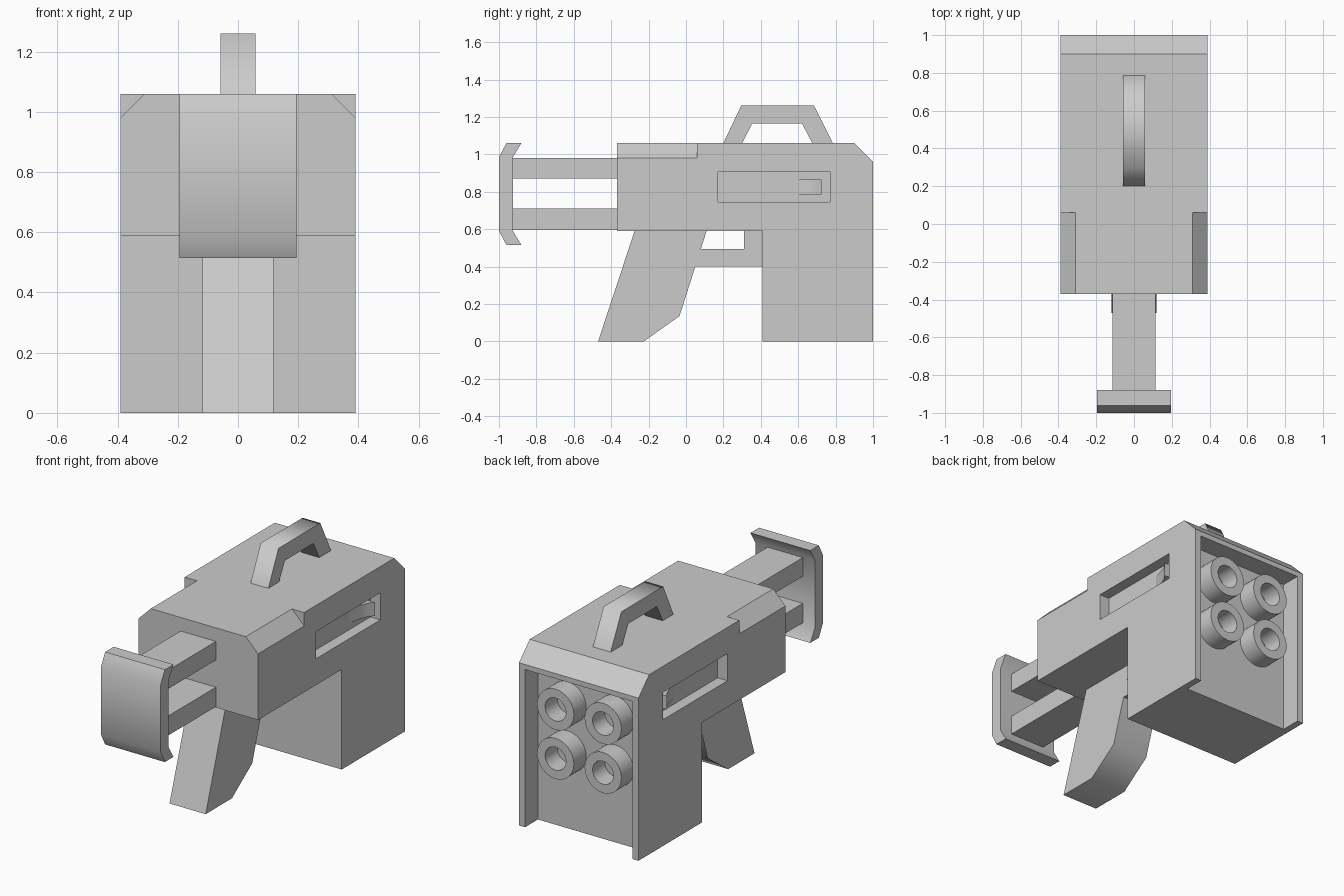
import bpy, bmesh
from math import radians, sin, cos, tau

if "Cube" in bpy.data.objects:
    bpy.data.objects.remove(bpy.data.objects["Cube"])


def finish(name, bm, smooth=None):
    bmesh.ops.recalc_face_normals(bm, faces=bm.faces[:])
    me = bpy.data.meshes.new(name)
    bm.to_mesh(me)
    bm.free()
    ob = bpy.data.objects.new(name, me)
    bpy.context.collection.objects.link(ob)
    if smooth:
        select(ob)
        bpy.ops.object.shade_smooth_by_angle(angle=radians(smooth))
    return ob


def select(ob):
    bpy.ops.object.select_all(action='DESELECT')
    ob.select_set(True)
    bpy.context.view_layer.objects.active = ob


def prism(name, pts, axis, lo, hi, smooth=None):
    """Extrude a 2D profile along an axis: x uses (y,z), y uses (x,z), z uses (x,y)."""
    i = 'xyz'.index(axis)
    place = lambda p, d: (*p[:i], d, *p[i:])
    bm = bmesh.new()
    a = [bm.verts.new(place(p, lo)) for p in pts]
    b = [bm.verts.new(place(p, hi)) for p in pts]
    bm.faces.new(a)
    bm.faces.new(b)
    for k in range(len(pts)):
        j = (k + 1) % len(pts)
        bm.faces.new((a[k], a[j], b[j], b[k]))
    return finish(name, bm, smooth)


def rect(u0, u1, v0, v1):
    return [(u0, v0), (u1, v0), (u1, v1), (u0, v1)]


def tube(name, x, z, outer, inner, y0, y1, n=32):
    bm = bmesh.new()
    rings = [[bm.verts.new((x + r * cos(tau * k / n), y, z + r * sin(tau * k / n)))
              for k in range(n)]
             for r, y in ((outer, y0), (outer, y1), (inner, y1), (inner, y0))]
    for i in range(4):
        a, b = rings[i], rings[(i + 1) % 4]
        for k in range(n):
            j = (k + 1) % n
            bm.faces.new((a[k], a[j], b[j], b[k]))
    return finish(name, bm, 30)


def cut(ob, cutter):
    mod = ob.modifiers.new('cut', 'BOOLEAN')
    mod.operation = 'DIFFERENCE'
    mod.solver = 'EXACT'
    mod.object = cutter
    select(ob)
    bpy.ops.object.modifier_apply(modifier=mod.name)
    bpy.data.objects.remove(cutter)


# Body housing with the deep rear block
body = prism('body', [(-.37, .59), (.41, .59), (.41, 0), (1, 0), (1, .96), (.9, 1.06), (-.37, 1.06)],
             'x', -.39, .39)

# Rear recess, open at the bottom
cut(body, prism('recess_cutter', rect(.88, 1.1, -.1, .93), 'x', -.35, .35))

for s, side in ((1, 'right'), (-1, 'left')):
    # Side slots and front top chamfers
    cut(body, prism('slot_cutter', rect(.17, .77, .745, .905), 'x', *sorted((s * .325, s * .5))))
    cut(body, prism('chamfer_cutter', [(s * .29, 1.08), (s * .43, .94), (s * .43, 1.08)],
                    'y', -.5, .06))
    # Scooped sliding catch inside the slot
    prism(side + '_catch', [(s * x, y) for x, y in
                            ((.32, .565), (.335, .61), (.345, .65), (.36, .69),
                             (.385, .725), (.32, .725))],
          'z', .785, .865, 35)

# Four rear tubes
for x in (-.155, .155):
    for z in (.455, .745):
        tube('barrel_tube', x, z, .12, .068, .875, .995)

# Carrying handle
prism('carry_handle', [(.2, 1.06), (.295, 1.26), (.685, 1.26), (.785, 1.06),
                       (.675, 1.06), (.62, 1.165), (.355, 1.165), (.3, 1.06)],
      'x', -.058, .058, 70)

# Grip with trigger guard
prism('grip', [(-.47, 0), (-.275, .59), (.11, .59), (.08, .495), (.31, .495), (.31, .59),
               (.41, .59), (.41, .4), (.05, .4), (-.035, .135), (-.225, 0)],
      'x', -.118, .118, 40)

# Stock rods and shoulder plate
for name, z0, z1 in (('upper_rod', .87, .98), ('lower_rod', .595, .71)):
    prism(name, rect(-.93, -.37, z0, z1), 'x', -.115, .115)
prism('shoulder_plate', [(-.96, 1.06), (-1, .985), (-1, .59), (-.96, .515),
                         (-.88, .515), (-.925, .59), (-.925, .985), (-.88, 1.06)],
      'x', -.195, .195, 40)
